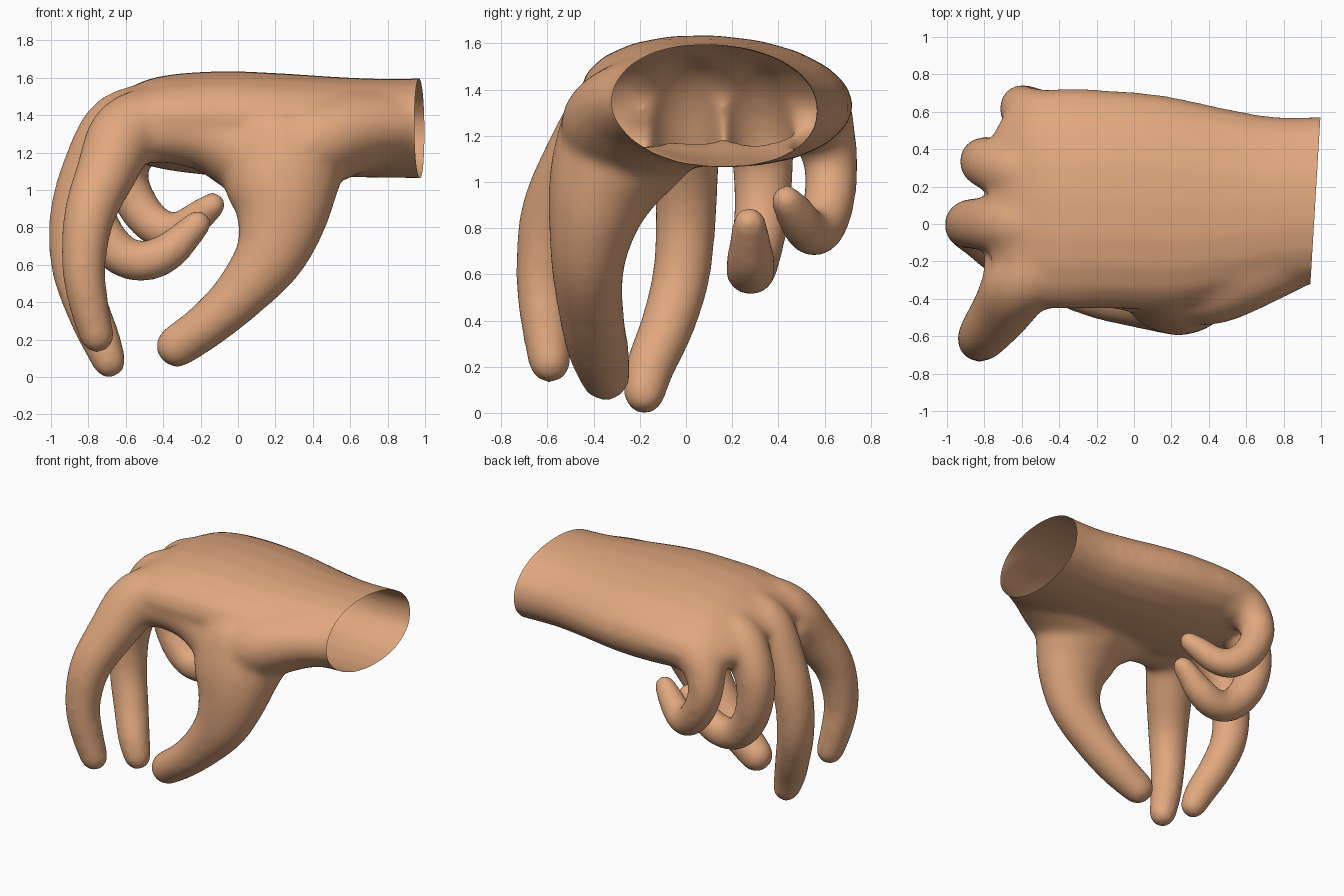
import bpy, bmesh, math
from mathutils import Vector

cube = bpy.data.objects.get("Cube")
if cube:
    bpy.data.objects.remove(cube)

SKIN = (0.75, 0.39, 0.21, 1)
skin = bpy.data.materials.new("tan skin")
skin.use_nodes = True
skin.diffuse_color = SKIN
bsdf = skin.node_tree.nodes["Principled BSDF"]
bsdf.inputs["Base Color"].default_value = SKIN
bsdf.inputs["Roughness"].default_value = 0.7

SIDES = 20
STEPS = 5


def spline(keys):
    """Smooth path through key tuples (Catmull-Rom)."""
    k = [Vector(p) for p in keys]
    k = [2 * k[0] - k[1]] + k + [2 * k[-1] - k[-2]]
    out = []
    for a, b, c, d in zip(k, k[1:], k[2:], k[3:]):
        for i in range(STEPS):
            t = i / STEPS
            out.append(0.5 * (2 * b + (c - a) * t + (2 * a - 5 * b + 4 * c - d) * t * t
                              + (3 * b - a - 3 * c + d) * t ** 3))
    return out + [k[-2]]


def loft(bm, keys, power=1.0, shear=0.0, round_tip=True):
    """Tube through keys of x, y, z, half width along y, half depth."""
    path = spline(keys)
    centres = [Vector(p[:3]) for p in path]
    rings = []
    for i, p in enumerate(path):
        t = (centres[min(i + 1, len(path) - 1)] - centres[max(i - 1, 0)]).normalized()
        rings.append((centres[i], t, p[3], p[4]))
    if round_tip:
        c, t, a, b = rings[-1]
        for k in range(1, 5):
            q = k * math.pi / 10
            rings.append((c + t * b * math.sin(q), t, a * math.cos(q), b * math.cos(q)))
    loops = []
    for c, t, a, b in rings:
        u = Vector((0, 1, 0))
        u = (u - t * t.dot(u)).normalized()
        v = t.cross(u)
        loop = []
        for s in range(SIDES):
            q = 2 * math.pi * s / SIDES
            cs, sn = math.cos(q), math.sin(q)
            co = (c + u * a * math.copysign(abs(cs) ** power, cs)
                  + v * b * math.copysign(abs(sn) ** power, sn))
            co.z += shear * (co.y - c.y)
            loop.append(bm.verts.new(co))
        loops.append(loop)
    for lo, hi in zip(loops, loops[1:]):
        for s in range(SIDES):
            n = (s + 1) % SIDES
            bm.faces.new((lo[s], lo[n], hi[n], hi[s]))
    bm.faces.new(loops[0][::-1])
    bm.faces.new(loops[-1])


def finger(bm, keys):
    """Round finger, slightly oversized because softening slims it."""
    loft(bm, [(x, y, z, r + .009, r + .009) for x, y, z, r in keys])


bm = bmesh.new()

# Wrist and palm
loft(bm, [(1.1, .135, 1.33, .445, .27), (.8, .12, 1.33, .455, .265),
          (.55, .11, 1.335, .5, .268), (.2, .11, 1.345, .57, .28),
          (-.1, .13, 1.355, .585, .28), (-.4, .135, 1.36, .59, .25),
          (-.57, .13, 1.345, .56, .195), (-.68, .13, 1.32, .47, .135),
          (-.75, .13, 1.29, .36, .08)],
     power=0.95, shear=-0.05, round_tip=False)

# Thumb
loft(bm, [(.24, -.16, 1.34, .25, .25), (.235, -.25, 1.2, .3, .33),
          (.235, -.345, 1.02, .255, .31), (.23, -.40, .84, .2, .245),
          (.165, -.425, .64, .16, .19), (0, -.41, .43, .142, .145),
          (-.17, -.38, .275, .135, .125), (-.325, -.35, .165, .113, .117)])

# Ball of the thumb, running into the wrist
loft(bm, [(.95, .06, 1.345, .34, .2), (.65, -.07, 1.325, .36, .23),
          (.4, -.2, 1.25, .345, .25), (.25, -.24, 1.18, .3, .25)])

# Web between thumb and index finger
loft(bm, [(.26, -.28, 1.15, .27, .28), (.05, -.23, 1.21, .255, .24),
          (-.15, -.22, 1.29, .23, .2), (-.35, -.24, 1.325, .21, .185),
          (-.56, -.28, 1.31, .18, .17)])

# Web between index and middle finger
loft(bm, [(-.45, -.12, 1.34, .18, .18), (-.6, -.2, 1.28, .16, .15),
          (-.7, -.24, 1.2, .13, .11)])

# Index finger
finger(bm, [(-.4, -.2, 1.36, .2), (-.6, -.31, 1.3, .185), (-.705, -.46, 1.09, .155),
            (-.795, -.58, .86, .13), (-.825, -.62, .6, .11),
            (-.8, -.61, .4, .1), (-.755, -.59, .22, .086)])

# Middle finger
finger(bm, [(-.4, 0, 1.38, .19), (-.64, 0, 1.34, .17), (-.79, 0, 1.12, .14),
            (-.875, 0, .86, .125), (-.875, -.02, .6, .118),
            (-.81, -.08, .38, .11), (-.735, -.155, .2, .1), (-.69, -.18, .085, .085)])

# Ring finger
finger(bm, [(-.4, .25, 1.37, .18), (-.64, .29, 1.33, .16), (-.79, .33, 1.13, .13),
            (-.78, .33, .88, .115), (-.67, .3, .69, .107), (-.53, .28, .617, .1),
            (-.38, .28, .665, .097), (-.215, .275, .82, .068)])

# Little finger
finger(bm, [(-.36, .52, 1.33, .17), (-.53, .57, 1.27, .15), (-.6, .625, 1.1, .112),
            (-.54, .62, .92, .105), (-.43, .58, .8, .1), (-.32, .53, .785, .09),
            (-.21, .475, .86, .08), (-.135, .435, .92, .064)])

bmesh.ops.recalc_face_normals(bm, faces=bm.faces)
mesh = bpy.data.meshes.new("hand")
bm.to_mesh(mesh)
bm.free()
hand = bpy.data.objects.new("hand", mesh)
bpy.context.collection.objects.link(hand)
bpy.context.view_layer.objects.active = hand
hand.select_set(True)

# Fuse the parts into one skin and soften the joins
remesh = hand.modifiers.new("fuse", 'REMESH')
remesh.mode = 'VOXEL'
remesh.voxel_size = 0.018
smooth = hand.modifiers.new("soften", 'SMOOTH')
smooth.factor = 0.5
smooth.iterations = 32
for name in ("fuse", "soften"):
    bpy.ops.object.modifier_apply(modifier=name)

# Open the wrist with a slightly slanted cut
bm = bmesh.new()
bm.from_mesh(hand.data)
bmesh.ops.bisect_plane(bm, geom=bm.verts[:] + bm.edges[:] + bm.faces[:],
                       plane_co=(.97, .13, 1.3), plane_no=(1, -.06, 0), clear_outer=True)
for f in bm.faces:
    f.smooth = True
    f.material_index = 0
bm.to_mesh(hand.data)
bm.free()

hand.data.materials.clear()
hand.data.materials.append(skin)
